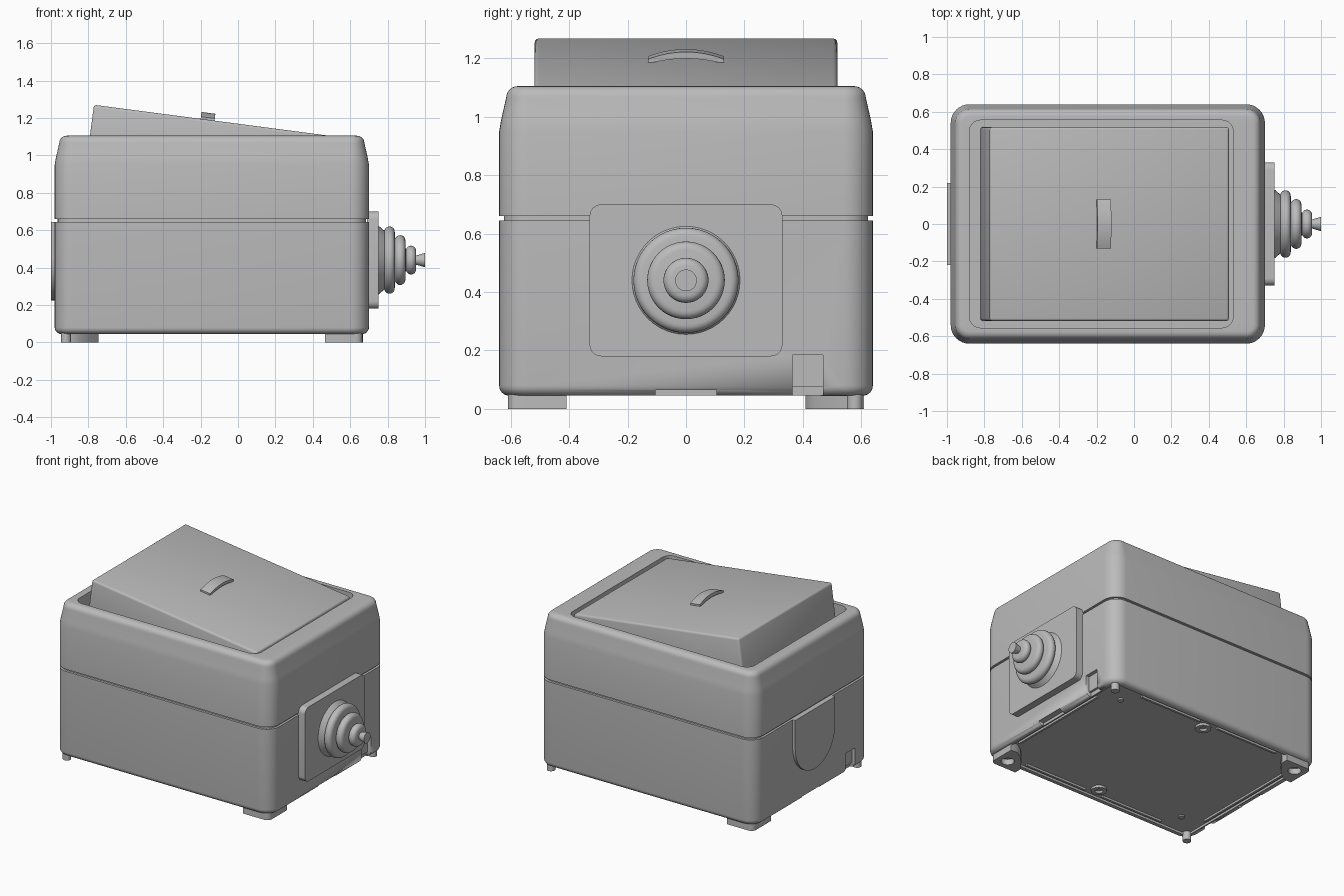
import bpy, bmesh, math
from mathutils import Matrix, Vector

if "Cube" in bpy.data.objects:
    bpy.data.objects.remove(bpy.data.objects["Cube"])

grey = bpy.data.materials.new("plain grey")
grey.use_nodes = True
GREY = (0.5, 0.5, 0.5, 1)
grey.diffuse_color = GREY
grey.node_tree.nodes["Principled BSDF"].inputs["Base Color"].default_value = GREY

X0, X1, Y = -0.98, 0.70, 0.64
CX = (X0 + X1) / 2


def finish(bm, name, smooth=True):
    bmesh.ops.recalc_face_normals(bm, faces=bm.faces)
    mesh = bpy.data.meshes.new(name)
    bm.to_mesh(mesh)
    bm.free()
    mesh.materials.append(grey)
    ob = bpy.data.objects.new(name, mesh)
    bpy.context.collection.objects.link(ob)
    if smooth:
        bpy.ops.object.select_all(action="DESELECT")
        ob.select_set(True)
        bpy.context.view_layer.objects.active = ob
        bpy.ops.object.shade_smooth_by_angle(angle=math.radians(32))
    return ob


def rounded_rect(x0, x1, y0, y1, r, n=8):
    pts = []
    corners = [(x1 - r, y1 - r), (x0 + r, y1 - r), (x0 + r, y0 + r), (x1 - r, y0 + r)]
    for k, (cx, cy) in enumerate(corners):
        for i in range(n + 1):
            a = math.pi / 2 * (k + i / n)
            pts.append((cx + r * math.cos(a), cy + r * math.sin(a)))
    return pts


def loft(name, rings):
    """Skin a stack of equal-length 3D rings and cap both ends."""
    bm = bmesh.new()
    loops = [[bm.verts.new(p) for p in ring] for ring in rings]
    for a, b in zip(loops, loops[1:]):
        for i in range(len(a)):
            j = (i + 1) % len(a)
            bm.faces.new((a[i], a[j], b[j], b[i]))
    bm.faces.new(loops[0])
    bm.faces.new(loops[-1])
    return finish(bm, name)


def inset_ring(d, z):
    pts = rounded_rect(X0 + d, X1 - d, -Y + d, Y - d, max(0.1 - d, 0.03))
    return [(x, y, z) for x, y in pts]


def prism(name, pts, lo, hi, axis="z"):
    """Extrude a 2D outline along z, or a (y, z) outline along x."""
    if axis == "z":
        return loft(name, [[(a, b, h) for a, b in pts] for h in (lo, hi)])
    return loft(name, [[(h, a, b) for a, b in pts] for h in (lo, hi)])


def box(name, x0, x1, y0, y1, z0, z1):
    return prism(name, [(x0, y0), (x1, y0), (x1, y1), (x0, y1)], z0, z1)


def lathe(name, profile, matrix, n=48):
    """Spin (radius, height) points about z, then place by the matrix."""
    rings = []
    for r, h in profile:
        rings.append([matrix @ Vector((r * math.cos(t), r * math.sin(t), h))
                      for t in (2 * math.pi * i / n for i in range(n))])
    return loft(name, rings)


def cut(ob, cutter):
    mod = ob.modifiers.new("cut", "BOOLEAN")
    mod.operation = "DIFFERENCE"
    mod.solver = "EXACT"
    mod.object = cutter
    cutter.hide_render = True
    cutter.hide_viewport = True
    cutter.display_type = "WIRE"


def arc_rings(r, z_end, sign, start=0.0):
    """Rings for a rounded edge ending at height z_end."""
    out = []
    for i in range(7):
        a = math.pi / 2 * i / 6
        out.append(inset_ring(start + r * (1 - math.cos(a)), z_end - sign * r * (1 - math.sin(a))))
    return out


# lower body: rounded underside with a shallow recess
lip = [inset_ring(0.05, 0.06), inset_ring(0.05, 0.045)]
lower_body = loft("lower_body", lip + arc_rings(0.035, 0.045, -1)[::-1] + [inset_ring(0, 0.645)])

# dark seam between the halves
loft("seam_core", [inset_ring(0.016, 0.6), inset_ring(0.016, 0.7)])

# upper body: tapering shoulder, rounded rim, open well
well = lambda z: [(x, y, z) for x, y in rounded_rect(-0.88, 0.53, -0.555, 0.555, 0.06)]
loft("upper_body", [inset_ring(0, 0.66), inset_ring(0, 0.95), inset_ring(0.007, 0.99)]
     + arc_rings(0.04, 1.105, 1, 0.024) + [well(1.105), well(0.88)])

# tilted lid panel
tilt = math.atan2(0.168, 1.28)
place = Matrix.Translation((-0.77, 0, 1.27)) @ Matrix.Rotation(tilt, 4, "Y")
bm = bmesh.new()
bmesh.ops.create_cube(bm, size=1)
bmesh.ops.transform(bm, matrix=Matrix.Translation((0.645, 0, -0.21)) @ Matrix.Diagonal((1.29, 1.036, 0.42, 1)), verts=bm.verts)
bmesh.ops.bevel(bm, geom=bm.edges[:], offset=0.014, segments=3, profile=0.5, affect="EDGES")
bmesh.ops.transform(bm, matrix=place, verts=bm.verts)
finish(bm, "lid_panel")

# arched finger grip on the panel
span = [-0.13 + 0.26 * i / 16 for i in range(17)]
bow = lambda y, h: h * (1 - (y / 0.13) ** 2)
outline = [(y, 0.012 + bow(y, 0.025)) for y in span] + [(y, -0.004 + bow(y, 0.018)) for y in span[::-1]]
grip = prism("lid_grip", outline, 0.575, 0.65, "x")
grip.data.transform(place)

# cable boot plate and stepped boot on the right end
prism("boot_plate", rounded_rect(-0.33, 0.33, 0.18, 0.70, 0.04), 0.69, 0.75, "x")
profile = [(0.185, 0.0), (0.155, 0.035)]
for radius, centre, half, neck in ((0.18, 0.06, 0.028, 0.115), (0.133, 0.117, 0.028, 0.07), (0.077, 0.175, 0.027, 0.025)):
    for i in range(11):
        a = math.pi * i / 10
        profile.append((radius - half + half * math.sin(a), centre - half * math.cos(a)))
    profile.append((neck, centre + half + 0.001))
profile += [(0.025, 0.205), (0.037, 0.245), (0.037, 0.25)]
lathe("cable_boot", profile, Matrix.Translation((0.75, 0, 0.44)) @ Matrix.Rotation(math.pi / 2, 4, "Y"))

# half-round cover plate on the left end
arch = [(0.22 * math.cos(a), 0.445 + 0.22 * math.sin(a)) for a in (math.pi + math.pi * i / 24 for i in range(25))]
prism("end_cover", arch + [(0.22, 0.645), (-0.22, 0.645)], -1.0, -0.96, "x")

# latch pockets and bottom notches on both ends
for side, s in (("right", 1), ("left", -1)):
    e = X1 if s > 0 else X0
    ya, yb = sorted((s * 0.365, s * 0.47))
    for part, depth, y0, y1, z0, z1 in (("latch_cutter", 0.025, ya, yb, 0.075, 0.185),
                                        ("latch_foot_cutter", 0.04, ya, yb, 0.02, 0.0751),
                                        ("notch_cutter", 0.045, -0.105, 0.105, 0.02, 0.0645)):
        xa, xb = sorted((e - s * depth, e + s * 0.1))
        cut(lower_body, box(f"{side}_{part}", xa, xb, y0, y1, z0, z1))

# diagonal pairs of feet: wide pads with sockets, and small pegs
for label, s in (("right", 1), ("left", -1)):
    fx, fy = CX + s * 0.805, -s * 0.61
    shape = [(0.2, 0), (0.2, 0.05), (0.15, 0.12), (0.1, 0.17), (0.05, 0.2), (0, 0.2)]
    shape += [(0.035 - 0.035 * math.cos(a), 0.035 - 0.035 * math.sin(a)) for a in (math.pi / 2 * i / 6 for i in range(7))]
    pad = prism(f"{label}_foot_pad", [(fx - s * a, fy + s * b) for a, b in shape], 0, 0.07)
    hole = Matrix.Translation((fx - s * 0.075, fy + s * 0.075, 0))
    cut(pad, lathe(f"{label}_foot_socket", [(0.042, -0.02), (0.042, 0.04)], hole, 24))
    lathe(f"{label}_peg_foot", [(0.027, 0), (0.027, 0.07)], Matrix.Translation((CX + s * 0.78, s * 0.578, 0)), 24)

    # screw boss and small locating stud under the floor
    boss = Matrix.Translation((CX, s * 0.51, 0))
    lathe(f"{label}_screw_boss", [(0.025, 0.06), (0.025, 0.044), (0.05, 0.044), (0.05, 0.07)], boss, 24)
    lathe(f"{label}_stud", [(0.02, 0.05), (0.02, 0.07)], Matrix.Translation((CX + s * 0.62, s * 0.44, 0)), 16)

    # broken ridges around the floor
    y0, y1 = sorted((s * 0.555, s * 0.57))
    for part, xa, xb in (("a", -0.55, -0.07), ("b", 0.07, 0.55)):
        box(f"{label}_long_ridge_{part}", CX + xa, CX + xb, y0, y1, 0.046, 0.07)
    x0, x1 = sorted((CX + s * 0.755, CX + s * 0.77))
    box(f"{label}_end_ridge", x0, x1, -0.38, 0.5 * 0.76, 0.046, 0.07)
